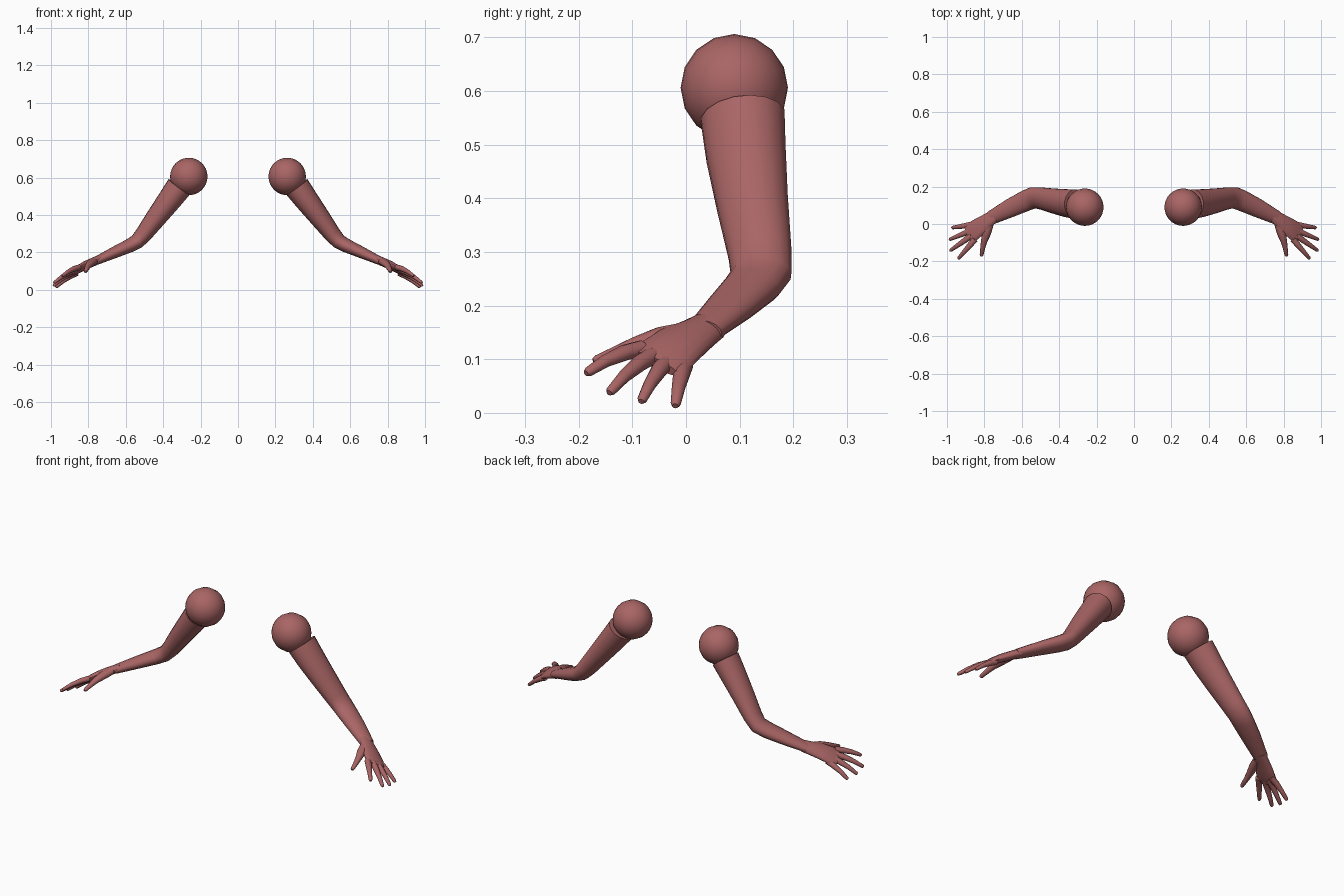
import bpy, bmesh, math
from mathutils import Vector

cube = bpy.data.objects.get("Cube")
if cube:
    bpy.data.objects.remove(cube)

skin = bpy.data.materials.new("dusty red")
skin.use_nodes = True
color = (0.40, 0.13, 0.13, 1)
skin.diffuse_color = color
skin.node_tree.nodes["Principled BSDF"].inputs["Base Color"].default_value = color


def finish(name, bm, angle):
    bmesh.ops.recalc_face_normals(bm, faces=bm.faces)
    mesh = bpy.data.meshes.new(name)
    bm.to_mesh(mesh)
    bm.free()
    mesh.materials.append(skin)
    obj = bpy.data.objects.new(name, mesh)
    bpy.context.collection.objects.link(obj)
    bpy.ops.object.select_all(action="DESELECT")
    obj.select_set(True)
    bpy.context.view_layer.objects.active = obj
    bpy.ops.object.shade_smooth_by_angle(angle=math.radians(angle))


def loft(name, side, sections, across, sides, tip=False):
    """Oval tube through (x, y, z, half width, half thickness) sections."""
    points = [Vector(s[:3]) for s in sections]
    radii = [s[3:] for s in sections]
    if tip:  # close the end with a small rounded cap
        end = (points[-1] - points[-2]).normalized()
        w = radii[-1][0]
        points.append(points[-1] + end * w * 0.7)
        radii.append((w * 0.6, w * 0.6))
    bm = bmesh.new()
    rings = []
    for i, p in enumerate(points):
        before, after = points[max(i - 1, 0)], points[min(i + 1, len(points) - 1)]
        along = ((p - before).normalized() + (after - p).normalized()).normalized()
        u = across - along * across.dot(along)
        u.normalize()
        v = along.cross(u)
        ring = []
        for k in range(sides):
            a = math.tau * k / sides
            q = p + u * radii[i][0] * math.cos(a) + v * radii[i][1] * math.sin(a)
            ring.append(bm.verts.new((q.x * side, q.y, q.z)))
        rings.append(ring)
    for r, s in zip(rings, rings[1:]):
        for k in range(sides):
            n = (k + 1) % sides
            bm.faces.new((r[k], r[n], s[n], s[k]))
    bm.faces.new(rings[0])
    bm.faces.new(rings[-1])
    finish(name, bm, 50)


arm = [
    (0.315, 0.106, 0.550, 0.080, 0.070), (0.365, 0.112, 0.482, 0.076, 0.064),
    (0.435, 0.124, 0.390, 0.068, 0.055), (0.505, 0.138, 0.297, 0.060, 0.045),
    (0.540, 0.140, 0.258, 0.058, 0.040), (0.580, 0.124, 0.236, 0.056, 0.037),
    (0.660, 0.086, 0.200, 0.050, 0.031), (0.765, 0.033, 0.152, 0.037, 0.022),
]
palm = [
    (0.745, 0.043, 0.161, 0.036, 0.022), (0.775, 0.024, 0.149, 0.040, 0.022),
    (0.820, -0.010, 0.129, 0.051, 0.021), (0.860, -0.038, 0.107, 0.056, 0.018),
    (0.887, -0.057, 0.092, 0.052, 0.011),
]
# Finger paths: knuckle, tip
fingers = {
    "little_finger": ((0.860, -0.003, 0.090), (0.975, -0.020, 0.012)),
    "ring_finger": ((0.868, -0.034, 0.098), (0.988, -0.084, 0.020)),
    "middle_finger": ((0.868, -0.062, 0.107), (0.985, -0.144, 0.036)),
    "index_finger": ((0.850, -0.082, 0.120), (0.941, -0.187, 0.073)),
}
thumb = [
    (0.770, 0.000, 0.152, 0.020, 0.018), (0.788, -0.048, 0.142, 0.024, 0.019),
    (0.802, -0.095, 0.127, 0.017, 0.015), (0.809, -0.130, 0.113, 0.013, 0.012),
    (0.815, -0.166, 0.099, 0.010, 0.009),
]
arm_across = Vector((0.3, 1, 0))
hand_across = Vector((0.35, 1, -0.42))

for label, side in (("left", 1), ("right", -1)):
    # Shoulder ball, poles pointing sideways
    bm = bmesh.new()
    bmesh.ops.create_uvsphere(bm, u_segments=16, v_segments=16, radius=0.1)
    for v in bm.verts:
        v.co = (v.co.z + 0.263 * side, v.co.y + 0.09, v.co.x + 0.606)
    finish(label + "_shoulder", bm, 40)

    # Arm, palm and thumb
    loft(label + "_arm", side, arm, arm_across, 16)
    loft(label + "_palm", side, palm, hand_across, 16)
    loft(label + "_thumb", side, thumb, Vector((1, 0, 0)), 10, True)

    # Fingers arch slightly above the straight line from knuckle to tip
    for name, (base, tip) in fingers.items():
        a, b = Vector(base), Vector(tip)
        path = []
        for t, r in ((0, 0.017), (0.3, 0.016), (0.65, 0.0125), (0.95, 0.0095)):
            p = a.lerp(b, t)
            p.z += 0.008 * math.sin(math.pi * t)
            path.append((*p, r, r * 0.9))
        loft(label + "_" + name, side, path, hand_across, 10, True)
